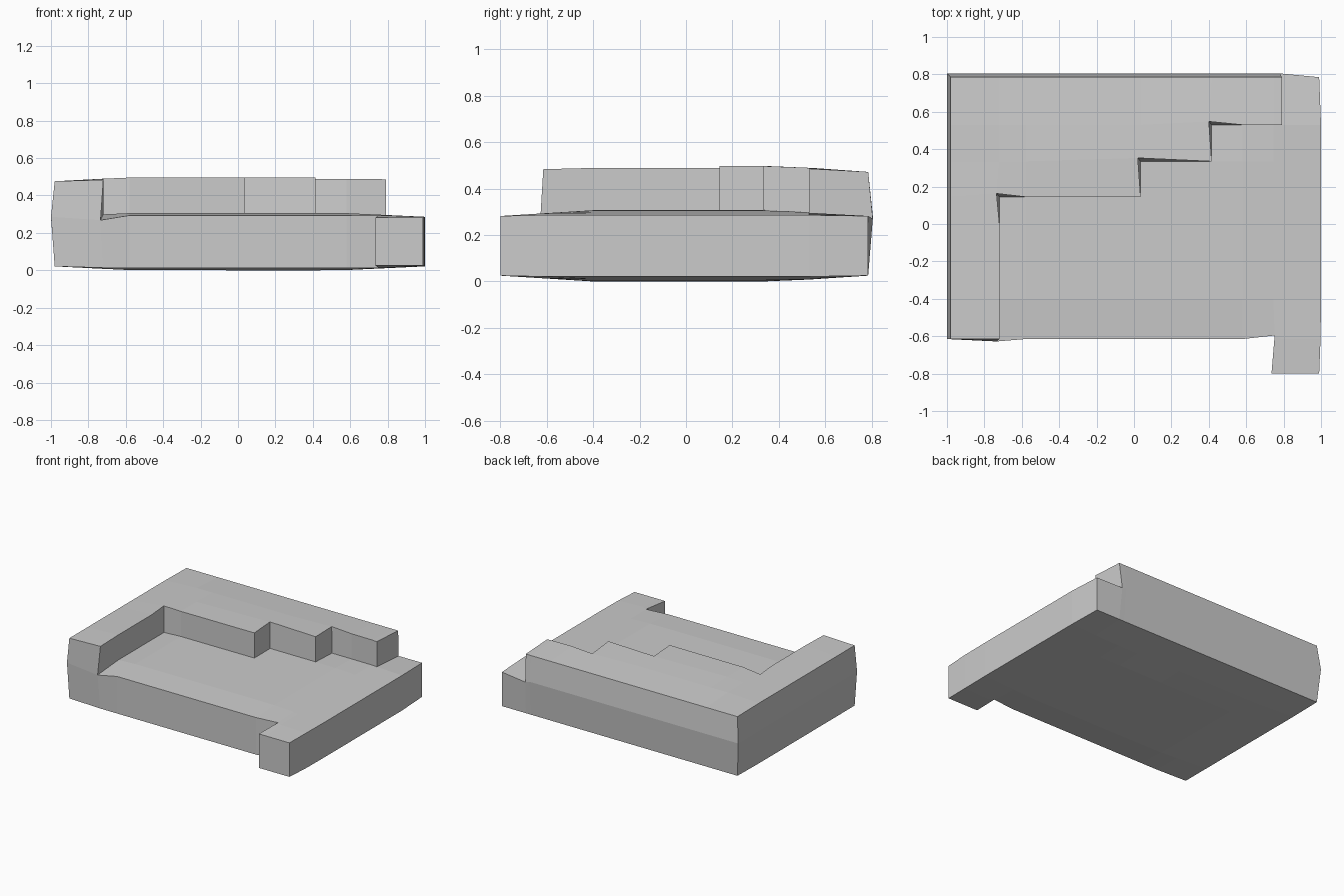
import bpy, bmesh

if "Cube" in bpy.data.objects:
    bpy.data.objects.remove(bpy.data.objects["Cube"])

# Grid lines that carry the stepped outline
XS = [-1, -0.72, -0.58, 0.035, 0.415, 0.58, 0.745, 0.79, 1]
YS = [-0.8, -0.615, -0.4, 0, 0.145, 0.335, 0.53, 0.8]
ZS = [0, 0.307, 0.497]


def filled(i, j, k):
    """Is the grid cell solid? Base slab with a foot, stepped wall above."""
    if not (0 <= i < len(XS) - 1 and 0 <= j < len(YS) - 1 and 0 <= k < 2):
        return False
    x = (XS[i] + XS[i + 1]) / 2
    y = (YS[j] + YS[j + 1]) / 2
    if k == 0:
        return y > -0.615 or x > 0.745
    return ((x < -0.72 and y > -0.615) or (x < 0.035 and y > 0.145)
            or (x < 0.415 and y > 0.335) or (x < 0.79 and y > 0.53))


def ramp(v, a, b):
    return max(0, min(1, (v - a) / (b - a)))


def near(a, b):
    return abs(a - b) < 0.001


def warp(co):
    """Gentle bulge of the slab, and small pinches at inner corners."""
    x, y, z = co
    lift = max(0.021 * ramp(abs(x), 0.55, 1), 0.025 * ramp(abs(y), 0.4, 0.8))
    mid = near(z, ZS[1])
    nx, ny = x, y
    nz = z + lift if z == 0 else z - lift
    if x == -1 and not mid:
        nx = -0.98
    if x == 1:
        nx = 1 - 0.01 * ramp(abs(y), 0.55, 0.8)
    if near(y, 0.8):
        ny = 0.805 if mid and x < 0.79 else 0.785
    # inner corners of the stepped wall
    for cx, cy in ((-0.72, 0.145), (0.035, 0.335), (0.415, 0.53)):
        if near(x, cx) and near(y, cy) and near(z, ZS[2]):
            nx, ny = x - 0.015, y + 0.018
    # where the wall ends meet the slab rim
    if mid and near(x, -0.72) and near(y, -0.615):
        nx, ny, nz = -0.735, -0.628, 0.268
    if mid and near(x, 0.79) and near(y, 0.8):
        nx, ny, nz = 0.78, 0.805, 0.27
    # notch beside the foot
    if near(x, 0.745):
        if near(y, -0.615):
            nx, ny = 0.752, -0.596
        elif y == -0.8:
            nx = 0.735
    return nx, ny, nz


bm = bmesh.new()
verts = {}


def vert(key):
    if key not in verts:
        i, j, k = key
        verts[key] = bm.verts.new(warp((XS[i], YS[j], ZS[k])))
    return verts[key]


# Skin the outside of the filled cells
for i in range(len(XS) - 1):
    for j in range(len(YS) - 1):
        for k in range(2):
            if not filled(i, j, k):
                continue
            for axis in range(3):
                for side in (0, 1):
                    n = [i, j, k]
                    n[axis] += 2 * side - 1
                    if filled(*n):
                        continue
                    ring = []
                    for u, v in ((0, 0), (1, 0), (1, 1), (0, 1)):
                        p = [i, j, k]
                        p[axis] += side
                        p[(axis + 1) % 3] += u
                        p[(axis + 2) % 3] += v
                        ring.append(vert(tuple(p)))
                    bm.faces.new(ring if side else ring[::-1])

bmesh.ops.recalc_face_normals(bm, faces=bm.faces)
mesh = bpy.data.meshes.new("stepped_slab")
bm.to_mesh(mesh)
bm.free()
obj = bpy.data.objects.new("stepped_slab", mesh)
bpy.context.collection.objects.link(obj)
